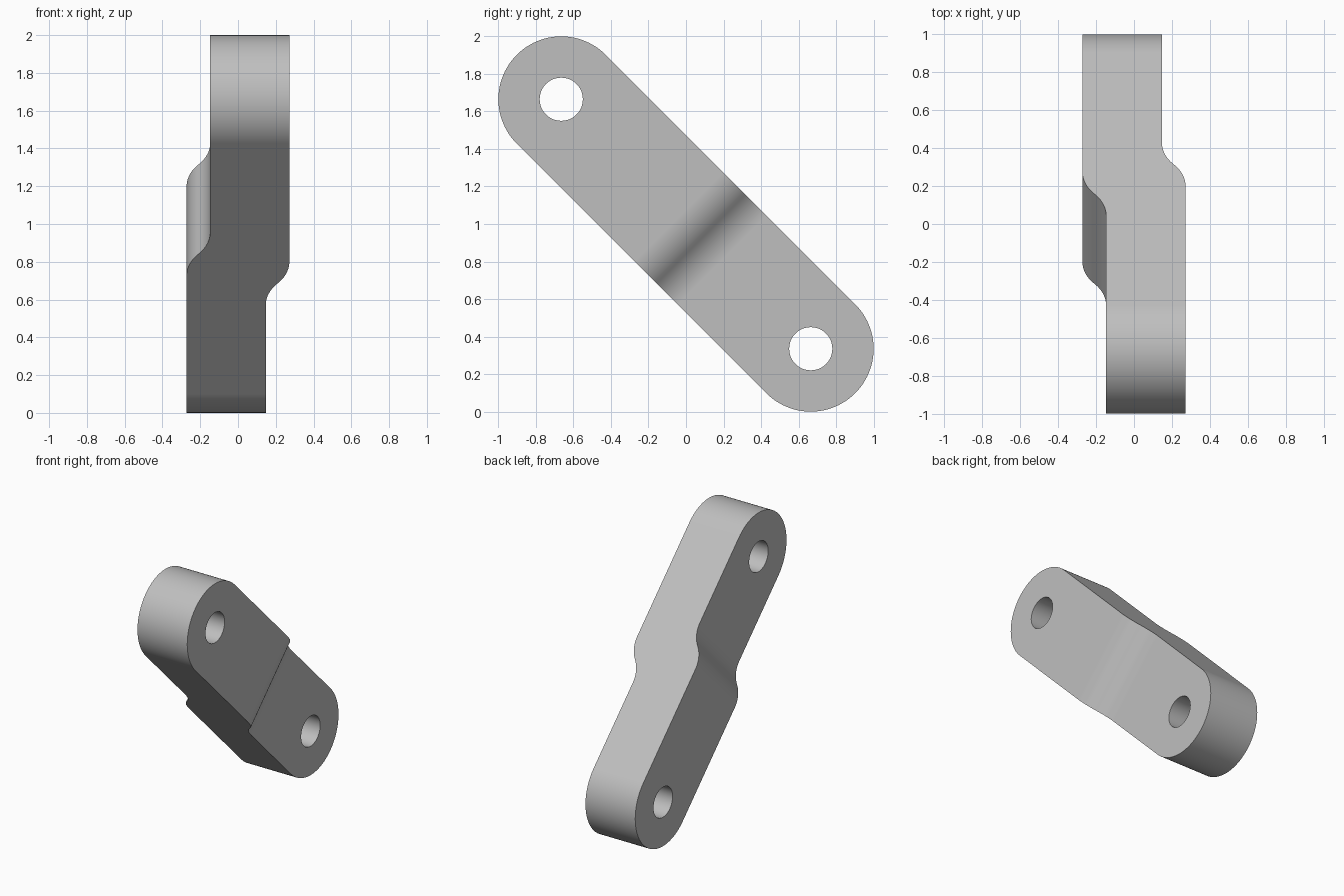
import bpy, bmesh, math
from mathutils import Vector

cube = bpy.data.objects.get("Cube")
if cube:
    bpy.data.objects.remove(cube, do_unlink=True)

R = 0.335          # end radius
REACH = 0.94       # pivot distance from the centre
HOLE = 0.115       # pivot hole radius
OUT, IN = 0.272, 0.147   # outer and inner side positions
STEP, HALF = 0.11, 0.1625  # centre and half length of the joggle

ALONG = Vector((0, 1, -1)).normalized()
ACROSS = Vector((0, 1, 1)).normalized()
SIDE = Vector((1, 0, 0))
CENTRE = Vector((0, 0, 1))


def prism(name, outline, u, v, w, depth):
    """Extrude a 2D outline (in axes u, v) by +-depth along w."""
    bm = bmesh.new()
    face = bm.faces.new([bm.verts.new(CENTRE + u * a + v * b - w * depth) for a, b in outline])
    ext = bmesh.ops.extrude_face_region(bm, geom=[face])
    top = [g for g in ext["geom"] if isinstance(g, bmesh.types.BMVert)]
    bmesh.ops.translate(bm, verts=top, vec=w * depth * 2)
    bmesh.ops.recalc_face_normals(bm, faces=bm.faces)
    mesh = bpy.data.meshes.new(name)
    bm.to_mesh(mesh)
    bm.free()
    obj = bpy.data.objects.new(name, mesh)
    bpy.context.collection.objects.link(obj)
    return obj


def arc(cx, radius, start, end, n):
    return [(cx + radius * math.cos(start + (end - start) * i / n),
             radius * math.sin(start + (end - start) * i / n)) for i in range(n + 1)]


def joggle(n=12):
    """Two tangent arcs stepping from the outer to the inner position."""
    drop = (OUT - IN) / 2
    theta = 2 * math.atan(drop / HALF)
    rad = HALF / math.sin(theta)
    first = [(STEP - HALF + rad * math.sin(theta * i / n),
              OUT - rad * (1 - math.cos(theta * i / n))) for i in range(n + 1)]
    second = [(2 * STEP - s, OUT + IN - x) for s, x in reversed(first[:-1])]
    return first + second


# Stepped bar: the second side is the first turned half a revolution
edge = [(-2, OUT)] + joggle() + [(2, IN)]
profile = edge + [(-s, -x) for s, x in edge]
link = prism("offset_link", profile, ALONG, SIDE, ACROSS, 0.6)

# Rounded outline and pivot holes
q = math.pi / 2
outline = arc(REACH, R, -q, q, 48) + arc(-REACH, R, q, 3 * q, 48)
tools = [(prism("outline_cutter", outline, ALONG, ACROSS, SIDE, 0.5), 'INTERSECT')]
for end in (-1, 1):
    ring = arc(end * REACH, HOLE, 0, 4 * q, 48)[:-1]
    tools.append((prism("hole_cutter", ring, ALONG, ACROSS, SIDE, 0.6), 'DIFFERENCE'))

bpy.ops.object.select_all(action='DESELECT')
bpy.context.view_layer.objects.active = link
link.select_set(True)
for tool, mode in tools:
    tool.hide_render = True
    mod = link.modifiers.new("shape", 'BOOLEAN')
    mod.operation, mod.object, mod.solver = mode, tool, 'EXACT'
    bpy.ops.object.modifier_apply(modifier=mod.name)
    bpy.data.objects.remove(tool, do_unlink=True)

# Plain grey finish
grey = bpy.data.materials.new("light_grey")
grey.use_nodes = True
colour = (0.52, 0.52, 0.52, 1)
grey.diffuse_color = colour
grey.node_tree.nodes["Principled BSDF"].inputs["Base Color"].default_value = colour
link.data.materials.clear()
link.data.materials.append(grey)

bpy.ops.object.shade_smooth_by_angle(angle=math.radians(30))
weighted = link.modifiers.new("clean_shading", 'WEIGHTED_NORMAL')
weighted.keep_sharp = True
